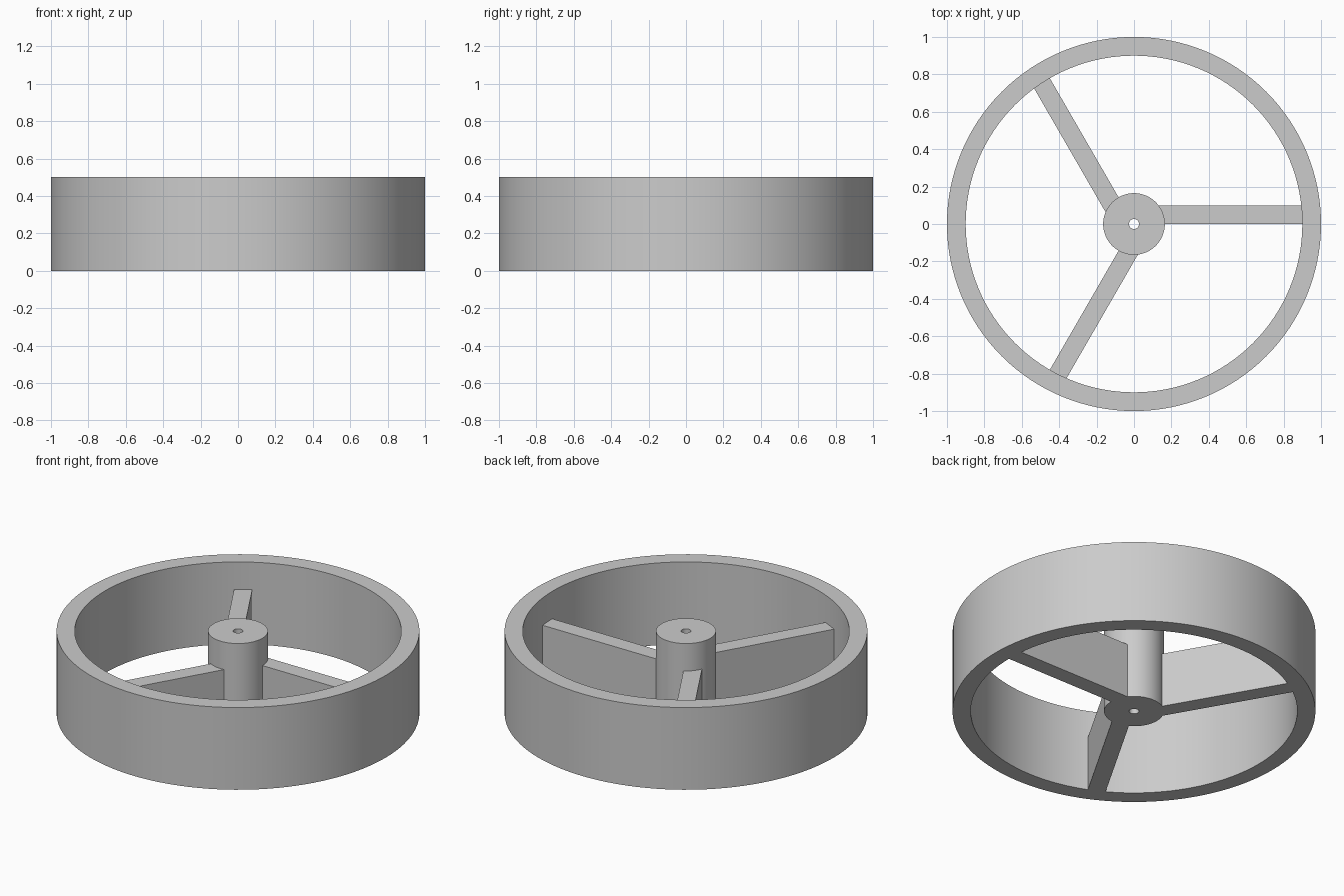
import bpy
import bmesh
import math

cube = bpy.data.objects.get("Cube")
if cube:
    bpy.data.objects.remove(cube, do_unlink=True)

RIM_OUTER, RIM_INNER = 1.0, 0.9
HUB_RADIUS, BORE_RADIUS = 0.165, 0.027
HEIGHT, SPOKE_HEIGHT, SPOKE_WIDTH = 0.5, 0.333, 0.1

grey = bpy.data.materials.new("plain_grey")
grey.use_nodes = True
grey.diffuse_color = (0.6, 0.6, 0.6, 1)
grey.node_tree.nodes["Principled BSDF"].inputs["Base Color"].default_value = (0.6, 0.6, 0.6, 1)


def finish(name, bm):
    bmesh.ops.recalc_face_normals(bm, faces=bm.faces)
    mesh = bpy.data.meshes.new(name)
    bm.to_mesh(mesh)
    bm.free()
    mesh.materials.append(grey)
    obj = bpy.data.objects.new(name, mesh)
    bpy.context.collection.objects.link(obj)
    bpy.ops.object.select_all(action="DESELECT")
    obj.select_set(True)
    bpy.context.view_layer.objects.active = obj
    bpy.ops.object.shade_smooth_by_angle(angle=math.radians(30))
    return obj


def tube(name, inner, outer, height, segments):
    """Ring of rectangular section, standing on the ground."""
    bm = bmesh.new()
    section = [(inner, 0), (outer, 0), (outer, height), (inner, height)]
    rings = []
    for i in range(segments):
        a = math.tau * i / segments
        rings.append([bm.verts.new((r * math.cos(a), r * math.sin(a), z)) for r, z in section])
    for i, ring in enumerate(rings):
        following = rings[(i + 1) % segments]
        for j in range(4):
            k = (j + 1) % 4
            bm.faces.new((ring[j], following[j], following[k], ring[k]))
    return finish(name, bm)


def spoke(name, angle, steps=6):
    """Upright web with one side on the radial line and curved ends fitting hub and rim."""
    bm = bmesh.new()
    offsets = [SPOKE_WIDTH * i / steps for i in range(steps + 1)]

    def arc(radius):
        return [(math.sqrt(radius ** 2 - y ** 2), y) for y in offsets]

    outline = arc(RIM_INNER + 0.002) + arc(HUB_RADIUS - 0.002)[::-1]
    base = bm.faces.new([bm.verts.new((x, y, 0)) for x, y in outline])
    top = bmesh.ops.extrude_face_region(bm, geom=[base], use_keep_orig=True)["geom"]
    raised = [v for v in top if isinstance(v, bmesh.types.BMVert)]
    bmesh.ops.translate(bm, verts=raised, vec=(0, 0, SPOKE_HEIGHT))
    obj = finish(name, bm)
    obj.rotation_euler.z = angle
    return obj


# Outer rim and bored hub
tube("rim", RIM_INNER, RIM_OUTER, HEIGHT, 128)
tube("hub", BORE_RADIUS, HUB_RADIUS, HEIGHT, 64)

# Three offset spokes
for i, label in enumerate(("left", "back", "front")):
    spoke(label + "_spoke", math.tau * i / 3)
